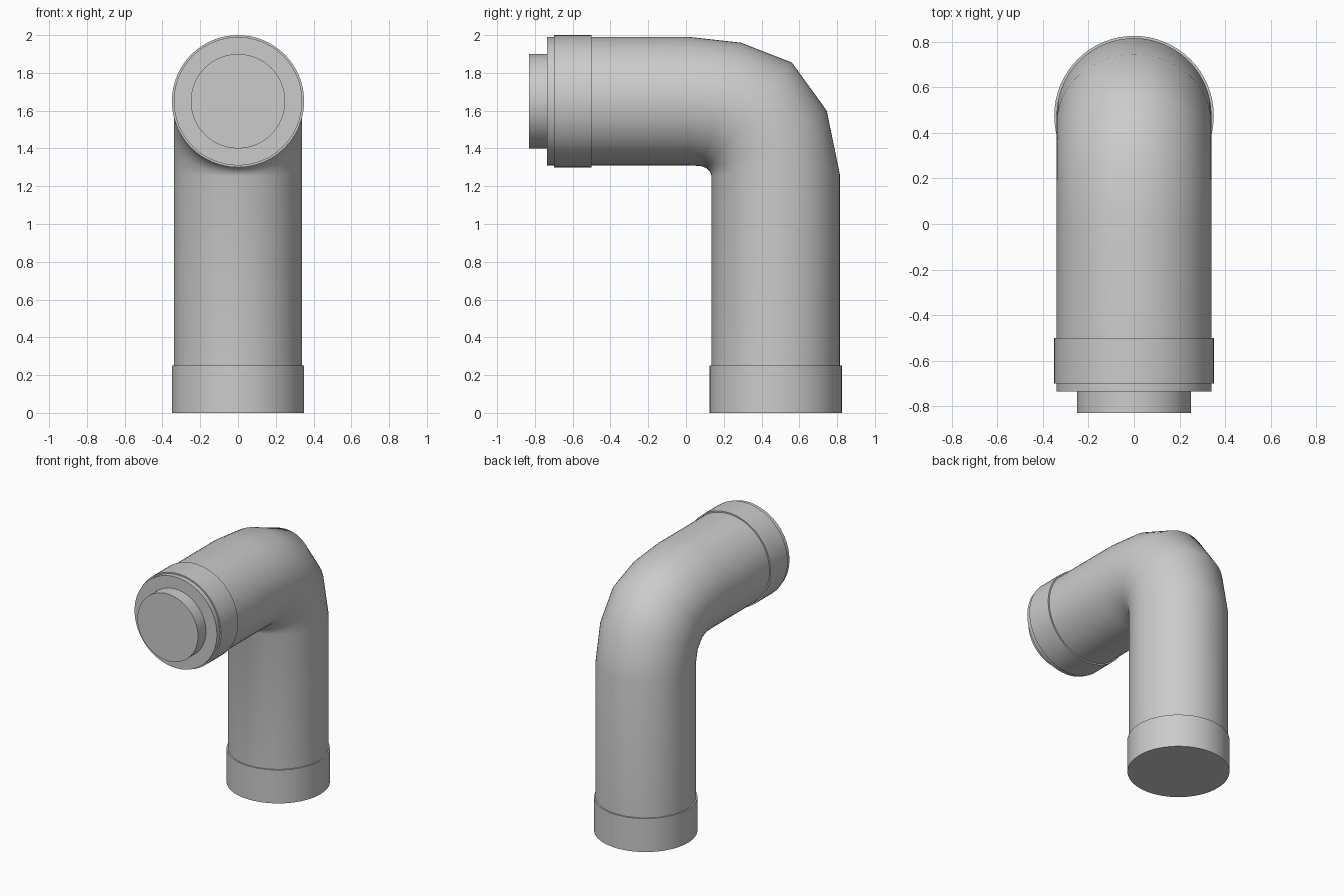
import bpy, bmesh
from math import sin, cos, pi, radians
from mathutils import Vector

if "Cube" in bpy.data.objects:
    bpy.data.objects.remove(bpy.data.objects["Cube"])

SIDES = 64


def smooth(ob, angle):
    bpy.ops.object.select_all(action='DESELECT')
    ob.select_set(True)
    bpy.context.view_layer.objects.active = ob
    bpy.ops.object.shade_smooth_by_angle(angle=radians(angle))


def cylinder(name, radius, start, end):
    a, b = Vector(start), Vector(end)
    d = b - a
    bpy.ops.mesh.primitive_cylinder_add(
        vertices=SIDES, radius=radius, depth=d.length, location=(a + b) / 2,
        rotation=d.to_track_quat('Z', 'Y').to_euler())
    ob = bpy.context.object
    ob.name = name
    smooth(ob, 30)
    return ob


# Bent pipe: each ring spans an outer and an inner (y, z) point of the elbow
rings = [
    ((-0.735, 1.99), (-0.735, 1.31)),
    ((0.02, 1.99), (0.02, 1.31)),
    ((0.29, 1.96), (0.08, 1.307)),
    ((0.56, 1.855), (0.11, 1.295)),
    ((0.745, 1.60), (0.128, 1.275)),
    ((0.815, 1.26), (0.135, 1.255)),
    ((0.815, 0.02), (0.135, 0.02)),
]
bm = bmesh.new()
loops = []
for outer, inner in rings:
    o, i = Vector((0, *outer)), Vector((0, *inner))
    mid, half = (o + i) / 2, (o - i) / 2
    loops.append([bm.verts.new(mid + half * cos(t) + Vector((0.34 * sin(t), 0, 0)))
                  for t in (2 * pi * k / SIDES for k in range(SIDES))])
for a, b in zip(loops, loops[1:]):
    for k in range(SIDES):
        n = (k + 1) % SIDES
        bm.faces.new((a[k], a[n], b[n], b[k]))
bm.faces.new(loops[0])
bm.faces.new(loops[-1])
bmesh.ops.recalc_face_normals(bm, faces=bm.faces)
mesh = bpy.data.meshes.new("bent_pipe")
bm.to_mesh(mesh)
bm.free()
pipe = bpy.data.objects.new("bent_pipe", mesh)
bpy.context.collection.objects.link(pipe)
smooth(pipe, 60)

# Collars at the foot and near the mouth, plus the end plug
cylinder("base_collar", 0.35, (0, 0.475, 0), (0, 0.475, 0.25))
cylinder("mouth_collar", 0.35, (0, -0.70, 1.65), (0, -0.50, 1.65))
cylinder("end_plug", 0.25, (0, -0.83, 1.65), (0, -0.70, 1.65))
